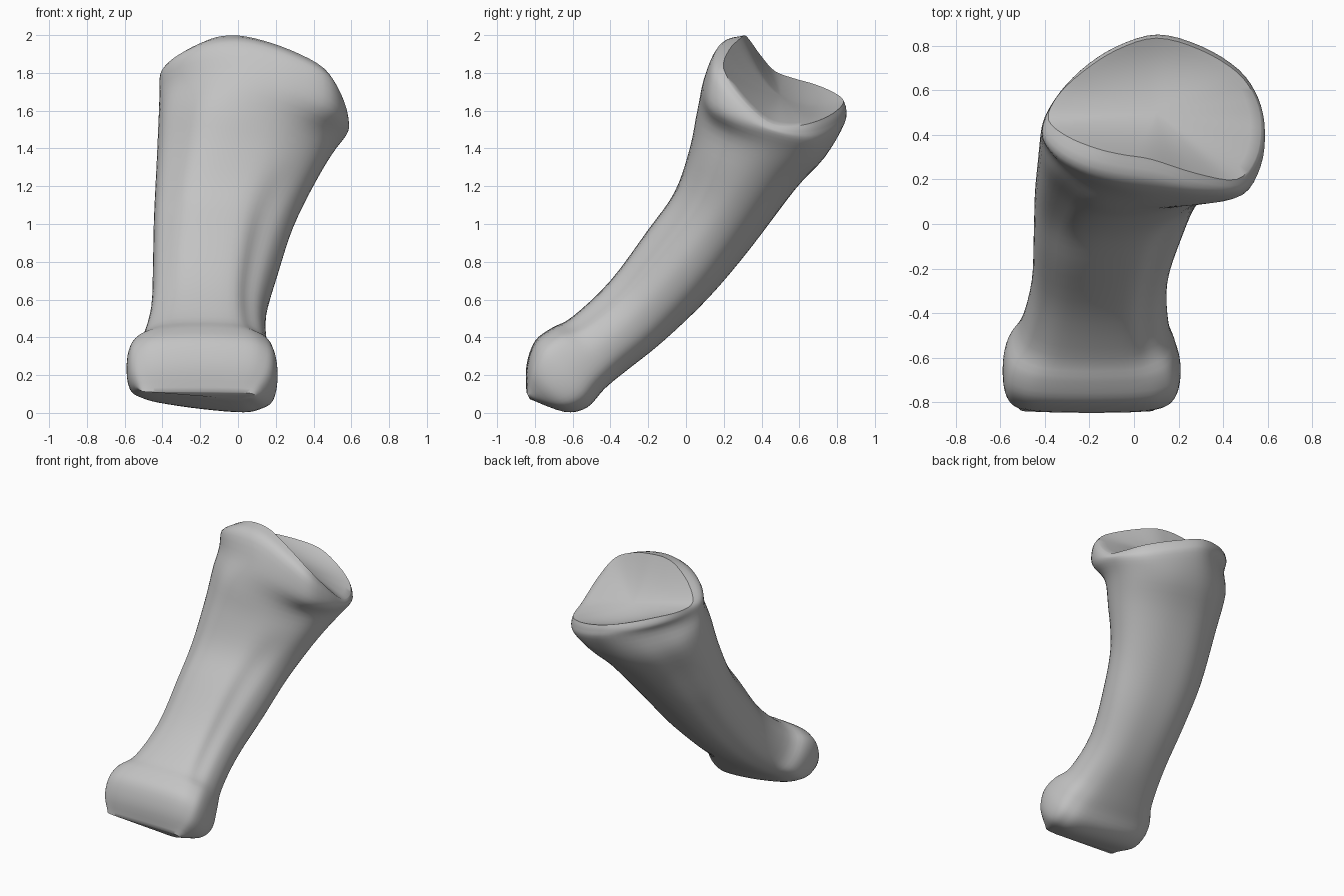
import bpy, bmesh, math
from mathutils import Vector

SEGMENTS = 16    # control points round each ring
DENSITY = 4      # smooth steps between control points

cube = bpy.data.objects.get("Cube")
if cube:
    bpy.data.objects.remove(cube, do_unlink=True)


def spline(p0, p1, p2, p3, t):
    """Smooth curve through p1 and p2."""
    return 0.5 * (2 * p1 + (p2 - p0) * t + (2 * p0 - 5 * p1 + 4 * p2 - p3) * t * t
                  + (3 * p1 - p0 - 3 * p2 + p3) * t ** 3)


def refine_loop(points, steps):
    """Resample a closed loop of points."""
    n = len(points)
    return [spline(points[i - 1], points[i], points[(i + 1) % n], points[(i + 2) % n], s / steps)
            for i in range(n) for s in range(steps)]


def refine_rings(rings, steps):
    """Add smooth in-between rings along the length."""
    last = len(rings) - 1
    result = []
    for i in range(last):
        four = [rings[min(max(j, 0), last)] for j in range(i - 1, i + 3)]
        for s in range(steps):
            result.append([spline(*column, s / steps) for column in zip(*four)])
    return result + [rings[-1]]


def section(front, back, left, right, crown, power, groove=0, slim=0, lift=0, tilt=0):
    """Rounded ring through a front and a back (y, z) point and two x limits."""
    front, back = Vector((crown, *front)), Vector((crown, *back))
    centre = (front + back) / 2
    # Corners drawn in: the front groove, and the slim -x side
    drawn_in = {2: groove, 3: groove / 2, 9: slim / 2, 10: slim, 11: slim / 2, 14: slim / 2}
    points = []
    for k in range(SEGMENTS):
        angle = math.tau * k / SEGMENTS
        c, s = math.cos(angle), math.sin(angle)
        v = math.copysign(abs(c) ** (2 / power), c)
        u = math.copysign(abs(s) ** (2 / power), s)
        p = centre + v * (front - centre)
        p.x += u * (right - crown if u > 0 else crown - left)
        p = p.lerp(centre, drawn_in.get(k, 0))
        p.z += lift * max(0, -p.x) * (1 - v) / 2 - tilt * (p.x - crown)
        points.append(p)
    return points


# Knuckle end, then the shaft
rings = [
    section((-.845, .11), (-.825, .07), -.51, .09, -.19, 3.4, lift=.1),
    section((-.845, .25), (-.64, 0), -.575, .185, -.19, 3.4, lift=.12),
    section((-.80, .38), (-.52, .02), -.59, .21, -.19, 3.4, lift=.12),
    section((-.71, .45), (-.43, .12), -.575, .19, -.19, 3.1, lift=.06),
    section((-.60, .51), (-.32, .22), -.51, .155, -.18, 2.7, .07, .02),
    section((-.40, .70), (-.12, .38), -.46, .15, -.17, 2.5, .1, .05),
    section((-.20, .97), (.12, .61), -.45, .22, -.16, 2.4, .1, .07),
    section((-.06, 1.17), (.34, .87), -.445, .30, -.13, 2.3, .07, .08),
    section((.02, 1.40), (.58, 1.19), -.43, .42, -.06, 2.2, .01, .09, tilt=.1),
    section((.06, 1.60), (.74, 1.37), -.42, .51, .02, 2.15, 0, .08, tilt=.18),
]

# Flared lip, rounded shoulder and socket rim: from the front, round by the +x side
lip = [(.1, .1, 1.78), (.48, .13, 1.62), (.58, .42, 1.49), (.46, .69, 1.44),
       (.1, .84, 1.54), (-.22, .68, 1.62), (-.415, .41, 1.7), (-.24, .2, 1.77)]
shoulder = [(.08, .18, 1.95), (.48, .15, 1.77), (.585, .42, 1.525), (.47, .69, 1.5),
            (.1, .848, 1.61), (-.24, .69, 1.69), (-.412, .42, 1.79), (-.24, .25, 1.92)]
rim = [(.08, .29, 1.985), (.46, .2, 1.82), (.57, .43, 1.545), (.465, .68, 1.54),
       (.1, .835, 1.65), (-.235, .68, 1.74), (-.385, .47, 1.81), (-.17, .34, 1.97)]
rings += [refine_loop([Vector(p) for p in loop], 2) for loop in (lip, shoulder, rim)]
rings = refine_rings([refine_loop(r, DENSITY) for r in rings], DENSITY)

# Saddle-shaped socket: a sloping plane plus a bend that grows towards the rim
socket_centre = Vector((.1, .5, 1.68))
rim_loop = rings[-1]
for scale in (.9, .75, .6, .45, .3, .15, .05):
    dish = []
    for p in rim_loop:
        d = p - socket_centre
        slope = -.55 * d.y - .27 * d.x
        dish.append(socket_centre + Vector((d.x * scale, d.y * scale,
                                            slope * scale + (d.z - slope) * scale ** 2)))
    rings.append(dish)

# Skin the rings into one closed surface
bm = bmesh.new()
loops = [[bm.verts.new(p) for p in ring] for ring in rings]
count = len(loops[0])
for a, b in zip(loops, loops[1:]):
    for i in range(count):
        j = (i + 1) % count
        bm.faces.new((a[i], a[j], b[j], b[i]))
bm.faces.new(loops[0])
bm.faces.new(loops[-1])
bmesh.ops.recalc_face_normals(bm, faces=bm.faces)
mesh = bpy.data.meshes.new("finger_bone")
bm.to_mesh(mesh)
bm.free()

bone = bpy.data.objects.new("finger_bone", mesh)
bpy.context.collection.objects.link(bone)

# Plain grey colour
grey = bpy.data.materials.new("plain_grey")
grey.use_nodes = True
colour = (.55, .55, .55, 1)
grey.diffuse_color = colour
grey.node_tree.nodes["Principled BSDF"].inputs["Base Color"].default_value = colour
mesh.materials.append(grey)

# Smooth shading with a crisp socket rim
bpy.ops.object.select_all(action="DESELECT")
bone.select_set(True)
bpy.context.view_layer.objects.active = bone
bpy.ops.object.shade_smooth_by_angle(angle=math.radians(50))
